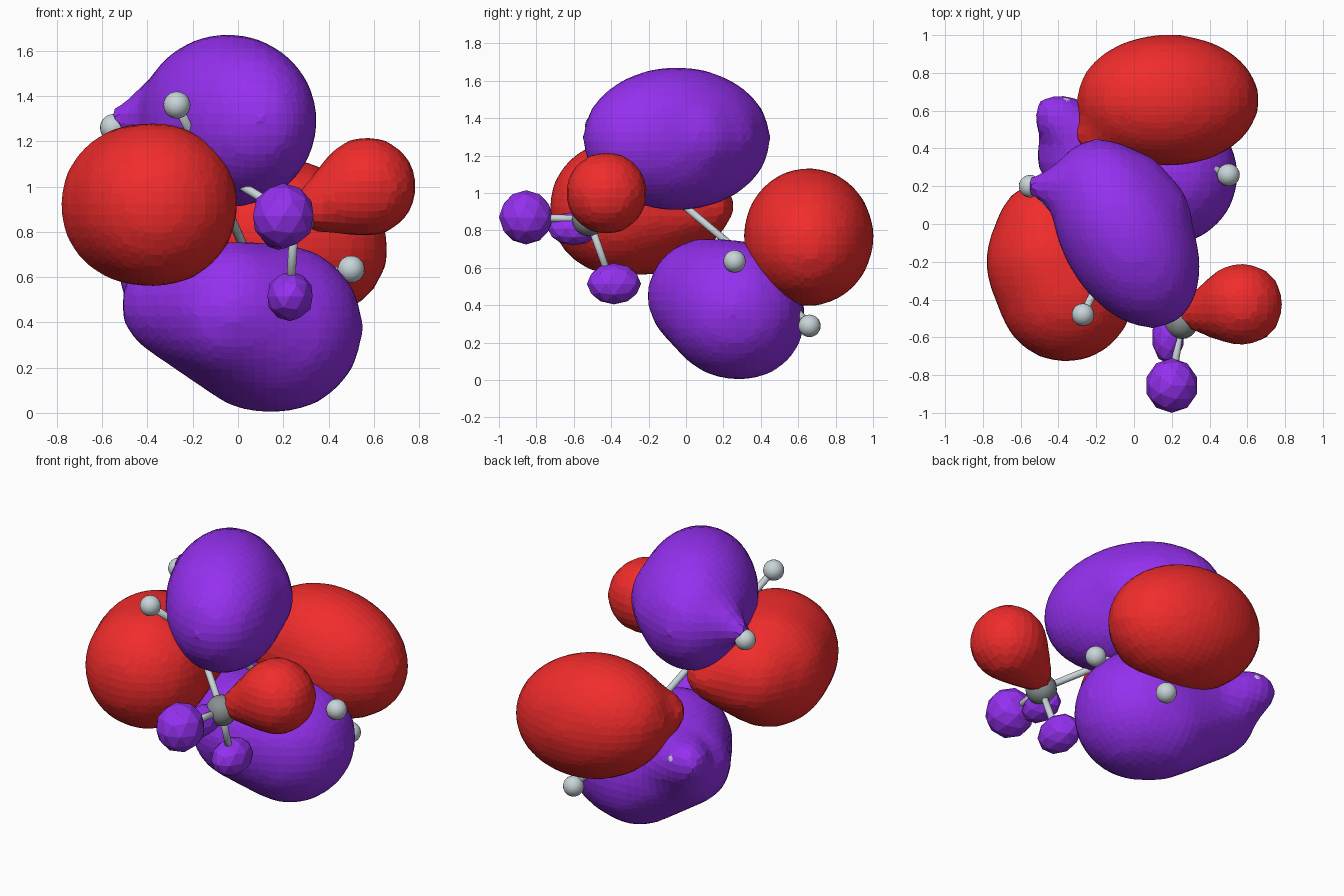
import bpy, bmesh, math
from mathutils import Vector, Matrix, Euler

if "Cube" in bpy.data.objects:
    bpy.data.objects.remove(bpy.data.objects["Cube"])


def material(name, rgb):
    m = bpy.data.materials.new(name)
    m.diffuse_color = (*rgb, 1)
    m.use_nodes = True
    m.node_tree.nodes["Principled BSDF"].inputs["Base Color"].default_value = m.diffuse_color
    return m


PURPLE = material("purple", (0.30, 0.03, 0.87))
RED = material("red", (0.88, 0.025, 0.025))
PALE = material("pale_grey", (0.58, 0.66, 0.69))
GREY = material("mid_grey", (0.25, 0.28, 0.28))


def finish(bm, name, mat, voxel=0, smooth=False):
    me = bpy.data.meshes.new(name)
    bm.to_mesh(me)
    bm.free()
    ob = bpy.data.objects.new(name, me)
    bpy.context.collection.objects.link(ob)
    me.materials.append(mat)
    for p in me.polygons:
        p.use_smooth = smooth
    if voxel:
        r = ob.modifiers.new("blend", 'REMESH')
        r.mode = 'VOXEL'
        r.voxel_size = voxel
        r.use_smooth_shade = smooth
        s = ob.modifiers.new("soften", 'SMOOTH')
        s.factor = 0.5
        s.iterations = 4
    return ob


def add_hull(bm, balls):
    """Convex skin around balls given as (x, y, z, radius)."""
    part = bmesh.new()
    for x, y, z, r in balls:
        bmesh.ops.create_icosphere(part, subdivisions=3, radius=r,
                                   matrix=Matrix.Translation((x, y, z)))
    res = bmesh.ops.convex_hull(part, input=part.verts)
    junk = {g for g in res["geom_interior"] + res["geom_unused"]
            if isinstance(g, bmesh.types.BMVert)}
    bmesh.ops.delete(part, geom=list(junk), context='VERTS')
    tmp = bpy.data.meshes.new("tmp")
    part.to_mesh(tmp)
    part.free()
    bm.from_mesh(tmp)
    bpy.data.meshes.remove(tmp)


def add_egg(bm, loc, size, rot=(0, 0, 0), sub=4):
    e = Euler([math.radians(a) for a in rot])
    bmesh.ops.create_icosphere(bm, subdivisions=sub, radius=1,
                               matrix=Matrix.LocRotScale(Vector(loc), e, Vector(size)))


# upper purple lobe with its small side tip
bm = bmesh.new()
add_egg(bm, (-0.045, -0.05, 1.29), (0.345, 0.54, 0.385), (0, 0, 28))
add_hull(bm, [(0.05, 0.03, 1.3, 0.26), (-0.05, 0.14, 1.3, 0.26)])
add_hull(bm, [(-0.24, 0.17, 1.3, 0.23), (-0.4, 0.2, 1.33, 0.11)])
add_hull(bm, [(-0.28, 0.18, 1.3, 0.17), (-0.52, 0.2, 1.3, 0.06)])
finish(bm, "upper_purple_lobe", PURPLE, 0.05)

# lower purple lobe with its bulge toward the back left
bm = bmesh.new()
add_hull(bm, [(0.18, 0.26, 0.375, 0.375), (0.1, 0.31, 0.33, 0.33),
              (-0.02, 0.1, 0.45, 0.31), (-0.28, 0.37, 0.48, 0.24)])
add_hull(bm, [(-0.25, 0.42, 0.5, 0.22), (-0.41, 0.57, 0.6, 0.125)])
finish(bm, "lower_purple_lobe", PURPLE, 0.05)

# left red lobe
bm = bmesh.new()
add_hull(bm, [(-0.36, -0.37, 0.92, 0.365), (-0.43, -0.2, 0.92, 0.36),
              (-0.46, -0.04, 0.94, 0.275), (-0.26, 0.1, 0.93, 0.16)])
finish(bm, "left_red_lobe", RED, 0.05)

# back red lobe, narrowing toward the left
bm = bmesh.new()
add_egg(bm, (0.18, 0.655, 0.765), (0.49, 0.35, 0.365), (0, 12, 0))
add_hull(bm, [(0.08, 0.6, 0.78, 0.28), (-0.17, 0.48, 0.81, 0.14)])
finish(bm, "back_red_lobe", RED, 0.05)

# small red lobe on the front end group
bm = bmesh.new()
add_hull(bm, [(0.57, -0.425, 1.0, 0.225), (0.33, -0.47, 0.9, 0.1),
              (0.27, -0.49, 0.86, 0.05)])
finish(bm, "small_red_lobe", RED, 0.05)

# small faceted purple lobes, with a wedge near the front carbon
for name, loc, size in (
        ("front_purple_bead", (0.2, -0.855, 0.87), (0.14, 0.145, 0.145)),
        ("lower_purple_bead", (0.23, -0.385, 0.515), (0.105, 0.145, 0.11)),
        ("purple_wedge", (0.18, -0.6, 0.81), (0.085, 0.14, 0.09))):
    bm = bmesh.new()
    add_egg(bm, loc, size, sub=2)
    finish(bm, name, PURPLE)

# ball and stick frame
carbons = [(0.25, -0.52, 0.86), (-0.14, -0.21, 1.1), (0.1, 0.42, 0.57)]
hydrogens = [(0, (0.2, -0.85, 0.87)), (0, (0.23, -0.4, 0.52)), (0, (0.58, -0.42, 1.0)),
             (1, (-0.27, -0.48, 1.36)), (1, (-0.55, 0.2, 1.26)),
             (2, (0.5, 0.26, 0.635)), (2, (0.315, 0.66, 0.29)), (2, (-0.37, 0.61, 0.62))]


def ball(name, loc, r, mat):
    bm = bmesh.new()
    bmesh.ops.create_uvsphere(bm, u_segments=20, v_segments=12, radius=r,
                              matrix=Matrix.Translation(loc))
    finish(bm, name, mat, smooth=True)


def stick(name, a, b):
    a, b = Vector(a), Vector(b)
    d = b - a
    mat = Matrix.Translation((a + b) / 2) @ d.to_track_quat('Z', 'Y').to_matrix().to_4x4()
    bm = bmesh.new()
    bmesh.ops.create_cone(bm, cap_ends=True, segments=12, radius1=0.02, radius2=0.02,
                          depth=d.length, matrix=mat)
    finish(bm, name, PALE, smooth=True)


for i, c in enumerate(carbons):
    ball(f"carbon_{i}", c, 0.09, GREY)
for i in (0, 2):
    stick(f"carbon_bond_{i}", carbons[i], carbons[1])
for i, (c, h) in enumerate(hydrogens):
    ball(f"hydrogen_{i}", h, 0.06, PALE)
    stick(f"hydrogen_bond_{i}", carbons[c], h)
